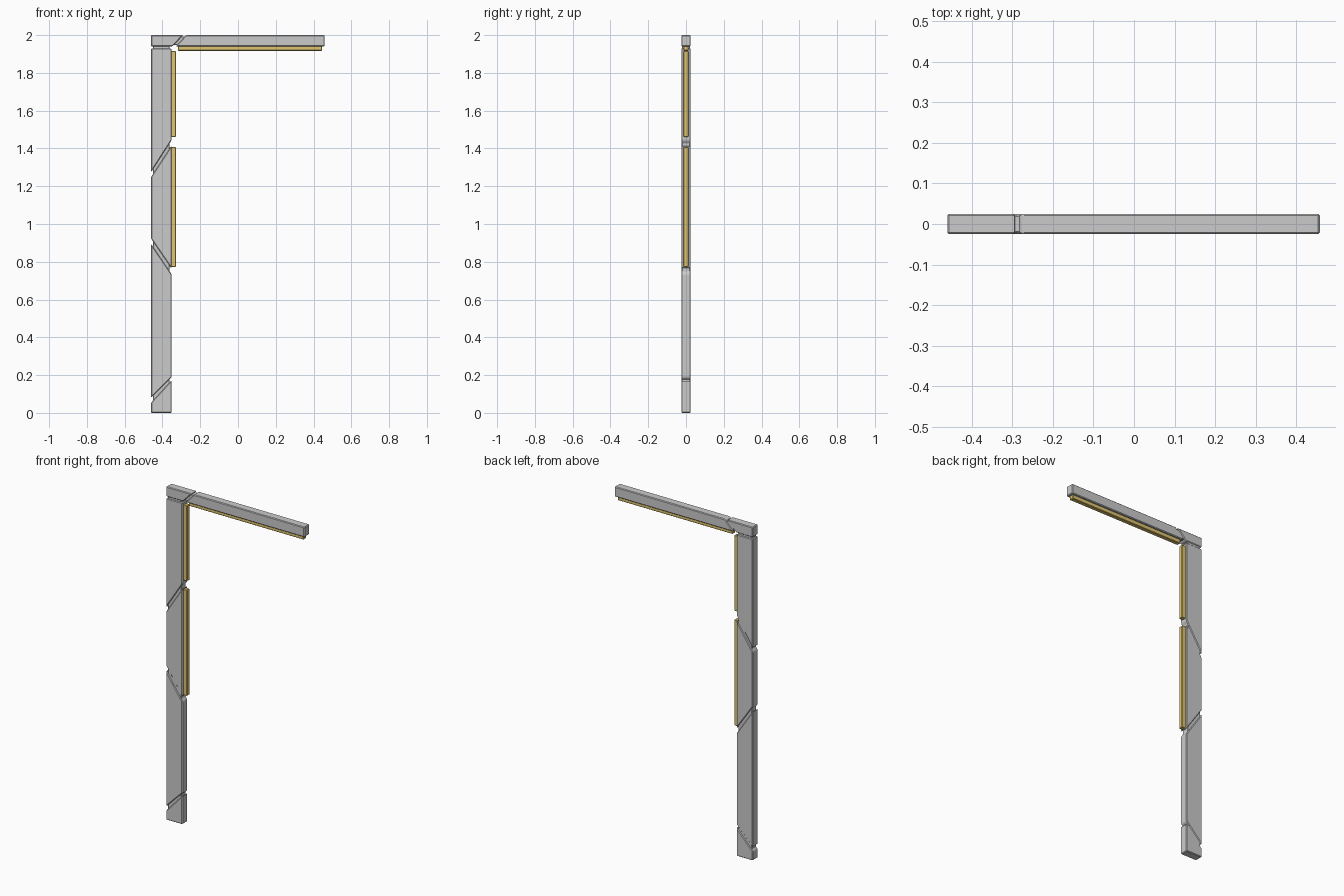
import bpy, bmesh

if "Cube" in bpy.data.objects:
    bpy.data.objects.remove(bpy.data.objects["Cube"])

L, R = -0.46, -0.352      # post sides
D = 0.025                 # half depth of the shell


def plate(name, pts, depth, bevel, mat=None):
    """Extrude an x-z outline along y and chamfer its edges."""
    bm = bmesh.new()
    face = bm.faces.new([bm.verts.new((x, -depth, z)) for x, z in pts])
    ext = bmesh.ops.extrude_face_region(bm, geom=[face])
    verts = [v for v in ext["geom"] if isinstance(v, bmesh.types.BMVert)]
    bmesh.ops.translate(bm, verts=verts, vec=(0, 2 * depth, 0))
    bmesh.ops.bevel(bm, geom=bm.edges[:], offset=bevel, segments=1,
                    affect='EDGES', profile=0.5)
    bmesh.ops.recalc_face_normals(bm, faces=bm.faces[:])
    me = bpy.data.meshes.new(name)
    bm.to_mesh(me)
    bm.free()
    ob = bpy.data.objects.new(name, me)
    bpy.context.collection.objects.link(ob)
    if mat:
        me.materials.append(mat)
    return ob


def box(x0, x1, z0, z1):
    return [(x0, z0), (x1, z0), (x1, z1), (x0, z1)]


gold = bpy.data.materials.new("gold_light")
gold.diffuse_color = (0.75, 0.56, 0.16, 1)
gold.use_nodes = True
gold.node_tree.nodes["Principled BSDF"].inputs["Base Color"].default_value = gold.diffuse_color

# Post segments: bottom-left, bottom-right, top-right, top-left heights
segments = {
    "post_foot": (0.0, 0.0, 0.172, 0.055),
    "post_lower": (0.08, 0.188, 0.735, 0.895),
    "post_middle": (0.922, 0.765, 1.415, 1.25),
    "post_upper": (1.275, 1.443, 1.93, 1.93),
}
for name, (bl, br, tr, tl) in segments.items():
    plate(name, [(L, bl), (R, br), (R, tr), (L, tl)], D, 0.004)

# Corner cap and arm, split by a slanted gap
plate("corner_cap", [(L, 1.94), (-0.347, 1.94), (-0.29, 2.0), (L, 2.0)], D, 0.004)
plate("arm", [(-0.33, 1.94), (0.458, 1.94), (0.458, 2.0), (-0.275, 2.0)], D, 0.004)

# Inner core seen in the gaps
plate("post_core", box(L + 0.01, R - 0.01, 0.02, 1.98), D - 0.004, 0.002)
plate("arm_core", box(-0.40, -0.24, 1.948, 1.992), D - 0.004, 0.002)

# Light strips on the inner edges
plate("light_strip_middle", box(R - 0.01, -0.329, 0.772, 1.408), 0.013, 0.003, gold)
plate("light_strip_upper", box(R - 0.01, -0.329, 1.46, 1.915), 0.013, 0.003, gold)
plate("light_strip_arm", box(-0.318, 0.444, 1.917, 1.95), 0.013, 0.003, gold)
